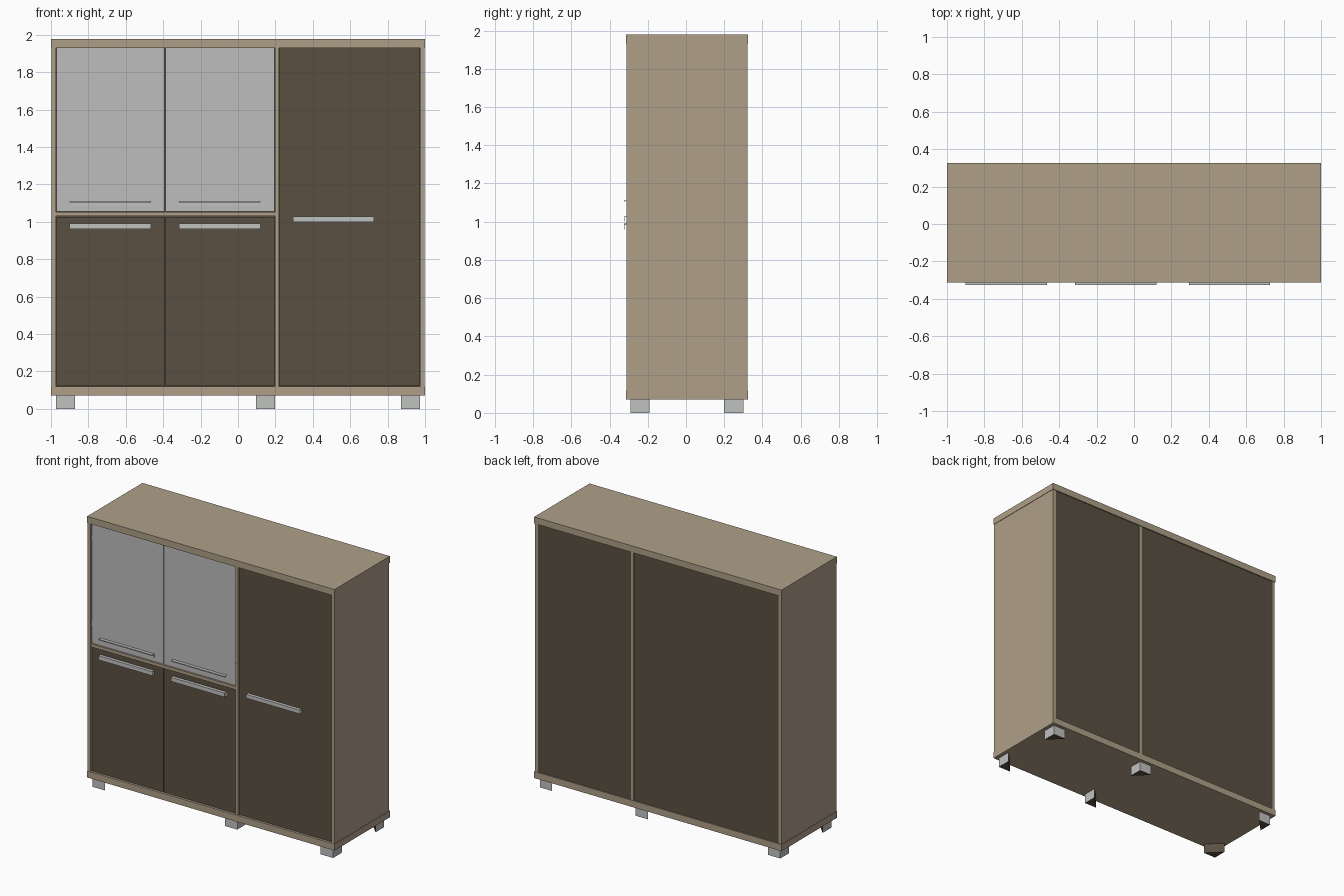
import bpy
import bmesh

old = bpy.data.objects.get("Cube")
if old:
    bpy.data.objects.remove(old, do_unlink=True)


def material(name, rgb):
    m = bpy.data.materials.new(name)
    m.use_nodes = True
    m.diffuse_color = (*rgb, 1)
    m.node_tree.nodes["Principled BSDF"].inputs["Base Color"].default_value = (*rgb, 1)
    return m


OAK = material("light oak", (0.43, 0.35, 0.25))
DARK = material("dark brown", (0.10, 0.08, 0.055))
GLASS = material("frosted glass", (0.51, 0.51, 0.51))
SILVER = material("silver metal", (0.53, 0.54, 0.53))


def add_object(name, bm, *mats):
    bmesh.ops.recalc_face_normals(bm, faces=bm.faces)
    mesh = bpy.data.meshes.new(name)
    bm.to_mesh(mesh)
    bm.free()
    for m in mats:
        mesh.materials.append(m)
    obj = bpy.data.objects.new(name, mesh)
    bpy.context.collection.objects.link(obj)
    return obj


def box(name, x, y, z, mat):
    """Box spanning the given (low, high) ranges."""
    bm = bmesh.new()
    bmesh.ops.create_cube(bm, size=1)
    for v in bm.verts:
        v.co = [(r[0] + r[1]) / 2 + c * (r[1] - r[0]) for c, r in zip(v.co, (x, y, z))]
    return add_object(name, bm, mat)


def prism(bm, points):
    """Closed prism: extrude the first polygon onto the second."""
    low, high = [[bm.verts.new(p) for p in ring] for ring in points]
    bm.faces.new(low)
    bm.faces.new(high)
    n = len(low)
    for i in range(n):
        j = (i + 1) % n
        bm.faces.new((low[i], low[j], high[j], high[i]))


FRONT, BACK = -0.314, 0.325
DOOR = (-0.302, -0.285)
LOW, HIGH = 0.118, 1.93

# Carcass
box("top_board", (-1, 1), (FRONT, BACK), (HIGH, 1.978), OAK)
box("bottom_board", (-1, 1), (FRONT, BACK), (0.07, LOW), OAK)
for side, x in (("left", (0.973, 0.997)), ("right", (-0.997, -0.973))):
    box(side + "_side_panel", x, (FRONT + 0.002, BACK - 0.004), (LOW, HIGH), OAK)
box("divider", (0.198, 0.22), (FRONT + 0.002, BACK - 0.004), (LOW, HIGH), OAK)
box("middle_shelf", (-0.973, 0.198), (FRONT + 0.004, 0.305), (1.03, 1.053), OAK)
for side, x in (("right", (-0.973, 0.198)), ("left", (0.22, 0.973))):
    box(side + "_back_panel", x, (0.305, 0.317), (LOW, HIGH), DARK)

# Doors
for side, x in (("right", (-0.97, -0.392)), ("middle", (-0.388, 0.195))):
    box(side + "_glass_door", x, DOOR, (1.056, 1.928), GLASS)
    box(side + "_lower_door", x, DOOR, (0.121, 1.026), DARK)
box("tall_door", (0.223, 0.97), DOOR, (0.121, 1.928), DARK)

# Hinge plates on the glass doors
for x, inward in ((-0.97, 1), (0.195, -1)):
    for z in (1.2, 1.83):
        ends = sorted((x, x + inward * 0.01))
        box("hinge_plate", ends, (-0.304, DOOR[0]), (z - 0.018, z + 0.018), SILVER)


# Handles: angle profile pulled along x
def handle(name, x0, z0, z1, mat, lip_depth):
    t = 0.004
    front, back = -0.325, DOOR[0]
    profile = [(back, z1), (front, z1), (front, z1 - lip_depth),
               (front + t, z1 - lip_depth), (front + t, z1 - t),
               (back - t, z1 - t), (back - t, z0), (back, z0)]
    bm = bmesh.new()
    prism(bm, [[(x, y, z) for y, z in profile] for x in (x0, x0 + 0.435)])
    add_object(name, bm, mat)


for side, x in (("right", -0.90), ("middle", -0.315)):
    handle(side + "_glass_door_handle", x, 1.085, 1.112, SILVER, 0.008)
    handle(side + "_lower_door_handle", x, 0.96, 0.99, SILVER, 0.03)
handle("tall_door_handle", 0.293, 1.0, 1.028, SILVER, 0.028)

# Triangular feet: silver outer faces, dark inner face and underside
for px, sx in ((-0.972, -1), (0.197, 1), (0.972, 1)):
    for py, sy in ((-0.29, -1), (0.3, 1)):
        s = 0.1
        corner = [(px, py), (px - sx * s, py), (px, py - sy * s)]
        bm = bmesh.new()
        prism(bm, [[(x, y, z) for x, y in corner] for z in (0, 0.07)])
        foot = add_object("foot", bm, DARK, SILVER)
        for f in foot.data.polygons:
            f.material_index = int(max(abs(f.normal.x), abs(f.normal.y)) > 0.9)
